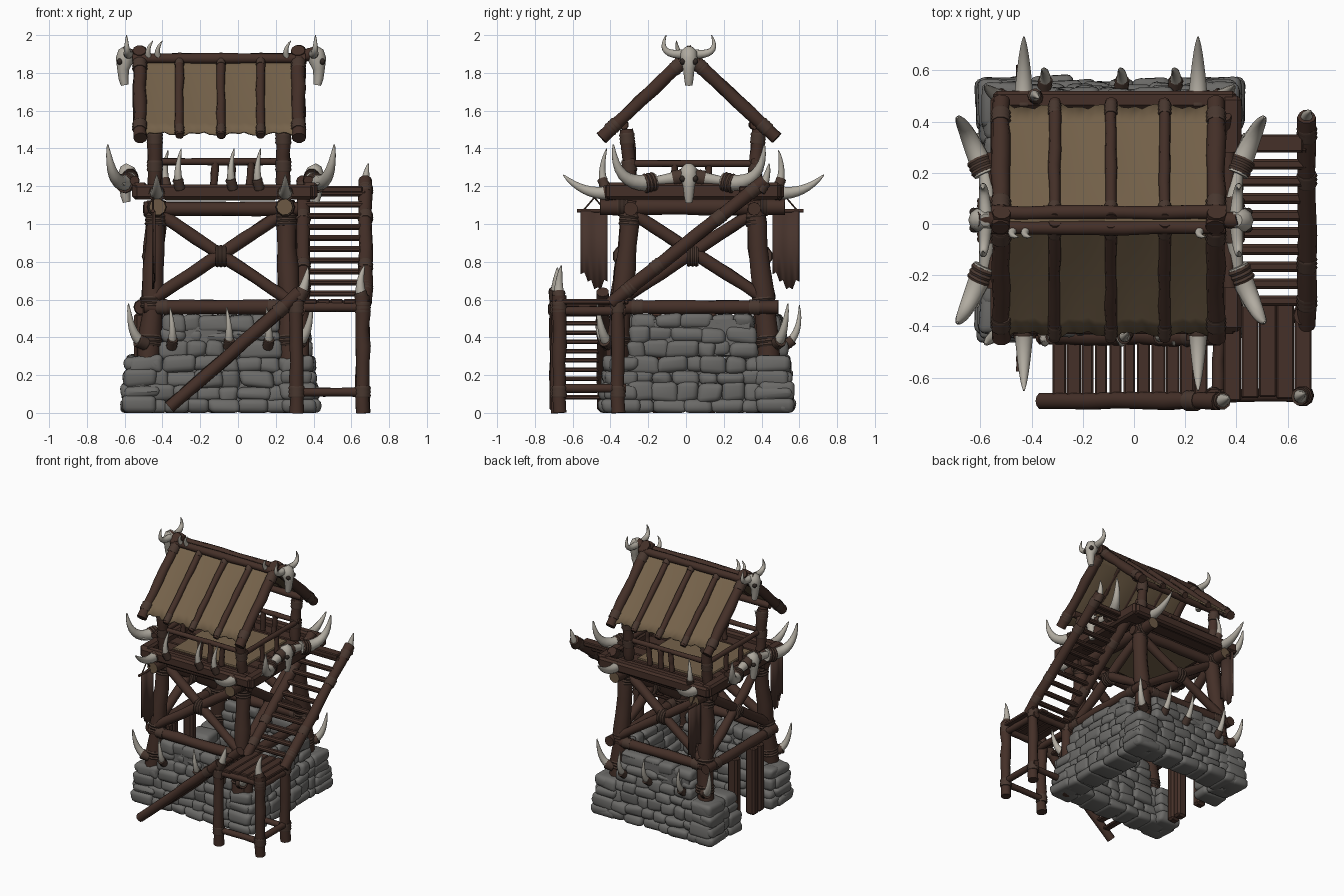
import bpy, bmesh, random
from math import sin, cos, pi, radians
from mathutils import Vector as V, Matrix, Quaternion

random.seed(4)
rnd = random.uniform
if "Cube" in bpy.data.objects:
    bpy.data.objects.remove(bpy.data.objects["Cube"])


def material(name, *rgb):
    m = bpy.data.materials.new(name)
    m.use_nodes = True
    m.diffuse_color = (*rgb, 1)
    bsdf = next(n for n in m.node_tree.nodes if n.type == 'BSDF_PRINCIPLED')
    bsdf.inputs["Base Color"].default_value = (*rgb, 1)
    bsdf.inputs["Roughness"].default_value = 0.9
    return m


WOOD = material("dark wood", .058, .029, .021)
ROPE = material("rope", .066, .039, .029)
CUT = material("cut wood", .15, .1, .058)
STONE = material("stone", .147, .144, .137)
BONE = material("bone", .44, .41, .355)
HIDE = material("hide", .176, .121, .068)
CLOTH = material("banner cloth", .062, .033, .025)
DARK = material("eye socket", .03, .022, .018)


def finish(name, bm, *mats, angle=45):
    bmesh.ops.recalc_face_normals(bm, faces=bm.faces)
    me = bpy.data.meshes.new(name)
    bm.to_mesh(me)
    bm.free()
    for m in mats:
        me.materials.append(m)
    me.shade_smooth()
    me.set_sharp_from_angle(angle=radians(angle))
    ob = bpy.data.objects.new(name, me)
    bpy.context.collection.objects.link(ob)
    return ob


def tube(name, pts, radii, mat, end=None, sides=10):
    """Sweep a ring of varying radius along points."""
    bm, rings = bmesh.new(), []
    pts = [V(p) for p in pts]
    old, q = V((0, 0, 1)), Quaternion()
    for i, (p, r) in enumerate(zip(pts, radii)):
        t = (pts[min(i + 1, len(pts) - 1)] - pts[max(i - 1, 0)]).normalized()
        q = old.rotation_difference(t) @ q
        old = t
        rings.append([bm.verts.new(p + q @ V((r * cos(2 * pi * k / sides), r * sin(2 * pi * k / sides), 0)))
                      for k in range(sides)])
    for a, b in zip(rings, rings[1:]):
        for k in range(sides):
            n = (k + 1) % sides
            bm.faces.new((a[k], a[n], b[n], b[k]))
    for ring in (rings[0], rings[-1]):
        bm.faces.new(ring).material_index = 1 if end else 0
    return finish(name, bm, mat, *([end] if end else []))


def wrap(p, axis, r):
    axis = V(axis).normalized()
    tube("rope_binding", [V(p) + axis * (i - 3) * .01 for i in range(7)],
         [r * (1.15 if i % 2 else 1.05) for i in range(7)], ROPE)


def log(name, a, b, r, r2=None, wraps=(), end=None):
    a, b, r2 = V(a), V(b), r2 or r
    n = 7
    tube(name, [a.lerp(b, i / n) + V((rnd(-1, 1), rnd(-1, 1), 0)) * r * .1 for i in range(n + 1)],
         [(r + (r2 - r) * i / n) * rnd(.9, 1.07) for i in range(n + 1)], WOOD, end)
    for t in wraps:
        wrap(a.lerp(b, t), b - a, r + (r2 - r) * t)


def horn(name, a, b, c, r, bind=True):
    a, b, c = V(a), V(b), V(c)
    ts = [i / 9 for i in range(10)]
    tube(name, [a * (1 - t) ** 2 + b * 2 * t * (1 - t) + c * t * t for t in ts],
         [r * (1.02 - t) ** .62 for t in ts], BONE)
    if bind:
        wrap(a.lerp(b, .15), b - a, r)


def box(name, lo, hi, mat=WOOD, bevel=.006):
    lo, hi = V(lo), V(hi)
    bm = bmesh.new()
    bmesh.ops.create_cube(bm, size=1, matrix=Matrix.Translation((lo + hi) / 2) @ Matrix.Diagonal((*(hi - lo), 1)))
    bmesh.ops.bevel(bm, geom=bm.edges[:], offset=bevel, segments=1, affect='EDGES')
    return finish(name, bm, mat, angle=30)


def wall(name, a, b, inward, z0, z1, rows, thick):
    """Rows of rounded stones along a to b, leaning inward, over a solid core."""
    a, b, n = V((*a, 0)), V((*b, 0)), V((*inward, 0))
    d, bm = (b - a).normalized(), bmesh.new()
    rot = Matrix((d, n, (0, 0, 1))).transposed().to_4x4()
    levels = [z0 + (z1 - z0) * i / rows + (rnd(-.012, .012) if 0 < i < rows else 0) for i in range(rows + 1)]

    def block(u0, u1, w0, w1, za, zb, jit):
        c = a + d * (u0 + u1) / 2 + n * (w0 + w1) / 2 + V((0, 0, (za + zb) / 2))
        m = Matrix.Translation(c) @ rot @ Matrix.Diagonal((u1 - u0, w1 - w0, zb - za, 1))
        for v in bmesh.ops.create_cube(bm, size=1, matrix=m)["verts"]:
            v.co += V((rnd(-jit, jit), rnd(-jit, jit), rnd(-jit, jit) if za > .01 else 0))

    for z, top in zip(levels, levels[1:]):
        lean, length = .12 * z, (b - a).length
        u, stop = lean * .8, length - lean * .8
        while u < stop - .01:
            w = rnd(.075, .17)
            if stop - u - w < .07:
                w = stop - u
            block(u - .006, u + w + .006, lean + rnd(-.008, .014), thick + rnd(-.01, .01),
                  z - (.006 if z else 0), top + .007, .014)
            u += w
    bmesh.ops.bevel(bm, geom=bm.edges[:], offset=.03, segments=3, profile=.5, affect='EDGES')
    block(.06, (b - a).length - .06, .065, thick - .025, z0 + .01, z1 - .02, 0)
    finish(name, bm, STONE, angle=60)


# Stone base: lower ring with a doorway on the right side, and upper infill walls
X0, X1, Y0, Y1 = -.615, .425, -.455, .57
wall("stone_base_front", (X0, Y0), (X1, Y0), (0, 1), 0, .295, 4, .2)
wall("stone_base_back", (X0, Y1), (X1, Y1), (0, -1), 0, .295, 4, .2)
wall("stone_base_left", (X1, Y0), (X1, Y1), (-1, 0), 0, .295, 4, .2)
wall("stone_base_right_front", (X0, Y0), (X0, -.19), (1, 0), 0, .295, 4, .2)
wall("stone_base_right_back", (X0, .18), (X0, Y1), (1, 0), 0, .295, 4, .2)
wall("stone_infill_front", (-.44, Y0), (.26, Y0), (0, 1), .295, .515, 3, .18)
wall("stone_infill_back", (-.44, Y1), (.26, Y1), (0, -1), .295, .515, 3, .18)
wall("stone_infill_left", (X1, -.33), (X1, .4), (-1, 0), .295, .515, 3, .18)
for y in (-.19, -.12, .1):
    box("door_jamb", (-.55, y, 0), (-.47, y + .068, .53), bevel=.015)

# Main legs with tusks lashed to their feet
LEGX, LEGY, TOPX, TOPY = (-.47, .28), (-.37, .44), (-.43, .25), (-.29, .36)
for i in (0, 1):
    for j in (0, 1):
        sx, sy = 2 * i - 1, 2 * j - 1
        x, y = LEGX[i], LEGY[j]
        log("tower_leg", (x, y, .28), (TOPX[i], TOPY[j], 1.12), .062, .05, (.12, .36, .88))
        horn("leg_tusk", (x + sx * .03, y + sy * .04, .37), (x + sx * .1, y + sy * .08, .4),
             (x + sx * .11, y + sy * .1, .58), .033)
        # Roof posts
        log("roof_post", (TOPX[i] - .01, TOPY[j], 1.18), (TOPX[i] - .01, TOPY[j] + sy * .025, 1.5), .038,
            wraps=(.4, .85))
        # Platform corner horns
        horn("platform_horn", (TOPX[i], .04 + sy * .42, 1.17), (TOPX[i], .04 + sy * .57, 1.14),
             (TOPX[i], .04 + sy * .69, 1.26), .04)

# Cross braces, girts and top beams on each side
for j in (0, 1):
    y, t = LEGY[j], TOPY[j]
    log("girt", (-.5, y, .56), (.31, y, .56), .038, wraps=(.12, .85))
    log("top_beam", (-.5, t, 1.08), (.32, t, 1.08), .038)
    log("brace", (-.44, y, .61), (.23, t, 1.05), .034)
    log("brace", (-.41, t, 1.05), (.25, y, .61), .034)
    wrap((-.09, (y + t) / 2, .83), (1, 0, 0), .052)
    x, t = LEGX[j], TOPX[j]
    log("girt", (x + (j - .5) * .08, -.36, .56), (x + (j - .5) * .08, .49, .56), .038, wraps=(.12, .85))
    log("brace", (x, -.33, .61), (t, .34, 1.05), .034)
    log("brace", (t, -.27, 1.05), (x, .41, .61), .034)
    wrap(((x + t) / 2, .035, .83), (0, 1, 0), .052)
    log("floor_beam", (t, -.45, 1.09), (t, .52, 1.09), .045, wraps=(.12, .88), end=CUT)

# Platform: plank floor with a hide in the middle, edge planks, railings
for i in range(8):
    y = -.37 + i * .104
    box("floor_plank", (-.5, y, 1.135), (.36, y + .1, 1.17))
box("floor_hide", (-.39, -.25, 1.125), (.2, .32, 1.18), HIDE)
for y in (-.43, .45):
    box("platform_edge", (-.55, y, 1.13), (.4, y + .07, 1.21), bevel=.015)
for x in (-.56, .34):
    box("platform_edge", (x, -.42, 1.13), (x + .08, .5, 1.22), bevel=.015)
for y in TOPY:
    log("rail", (-.47, y, 1.33), (.28, y, 1.33), .019)
    for x in (-.13, -.04, .06):
        log("baluster", (x, y, 1.18), (x + .01, y, 1.33), .02)
for x in TOPX:
    log("rail", (x, -.32, 1.32), (x, .39, 1.32), .019)
    for y in (-.06, .12):
        log("baluster", (x, y, 1.18), (x, y, 1.32), .018)
for x in (-.31, -.03, .11):
    horn("platform_tusk", (x, -.43, 1.2), (x - .02, -.46, 1.28), (x + .01, -.42, 1.4), .025)
horn("platform_tusk", (-.38, .49, 1.2), (-.4, .52, 1.28), (-.37, .49, 1.39), .025)
for x in (-.35, -.05, .16):
    horn("wall_tusk", (x, -.42, .36), (x + .01, -.48, .42), (x - .01, -.46, .56), .026)
    horn("wall_tusk", (x, .53, .36), (x + .01, .61, .42), (x - .01, .6, .57), .026)

# Roof: gable rafters, ridge, eave beams, battens and sagging hides
MID, BARS = .015, (-.52, -.31, -.09, .12, .32)
for s in (-1, 1):
    for i, x in enumerate(BARS):
        edge = i in (0, 4)
        lift, r = (0, .036) if edge else (.012, .023)
        log("rafter", (x, MID + s * .465, 1.455 + lift), (x, MID - s * (.03 if edge else -.01), 1.92 - .03 * (not edge)),
            r, wraps=(.13, .82) if edge else (.07, .93))
    log("ridge_pole", (-.56, MID + s * .03, 1.876), (.36, MID + s * .03, 1.876), .028)
    log("eave_beam", (-.5, MID + s * .345, 1.525), (.3, MID + s * .345, 1.525), .026)
    bm = bmesh.new()
    nu, nv = 32, 8
    grid = []
    for u in range(nu + 1):
        x = BARS[0] + (BARS[4] - BARS[0]) * u / nu
        arc = abs(sin(pi * u / 8))
        row = []
        for v in range(nv + 1):
            t = v / nv * (1.02 - .045 * arc + .014 * sin(u * 2.3))
            row.append(bm.verts.new((x, MID + s * .45 * t, 1.89 - .41 * t - .012 * arc * sin(pi * t))))
        grid.append(row)
    for g, h in zip(grid, grid[1:]):
        for v in range(nv):
            bm.faces.new((g[v], g[v + 1], h[v + 1], h[v]))
    hide = finish("roof_hide", bm, HIDE)
    hide.modifiers.new("thickness", 'SOLIDIFY').thickness = .012
for x, tip in ((-.5, -.61), (.3, .41)):
    log("ridge_finial", (x, MID, 1.87), (tip, MID, 1.91), .032)
for x in (-.47, -.42, .26):
    horn("ridge_tusk", (x, -.02, 1.88), (x - .02, -.05, 1.92), (x + .02, -.05, 1.97), .018, False)


# Horned skulls
def skull(x, z, face):
    pts = [(.0, .09), (.01, .07), (.02, .03), (.028, -.02), (.026, -.07), (.02, -.105)]
    tube("skull", [(x + face * p, MID, z + q) for p, q in pts], (.025, .044, .048, .032, .026, .02), BONE)
    for s in (-1, 1):
        bm = bmesh.new()
        m = Matrix.Translation((x + face * .046, MID + s * .032, z + .02))
        bmesh.ops.create_uvsphere(bm, u_segments=10, v_segments=6, radius=.017, matrix=m)
        finish("eye_socket", bm, DARK)


for x, f in ((-.57, -1), (.39, 1)):
    skull(x, 1.22, f)
    skull(x + f * .01, 1.84, f)
    log("skull_pole", (x - f * .02, -.25, 1.23), (x - f * .02, .28, 1.23), .026)
    for s in (-1, 1):
        horn("great_horn_root", (x, MID + s * .04, 1.25), (x, MID + s * .14, 1.23), (x + f * .04, MID + s * .34, 1.21), .038)
        horn("great_horn", (x + f * .01, MID + s * .18, 1.225), (x + f * .1, MID + s * .39, 1.18),
             (x + f * .12, MID + s * .4, 1.42), .047)
        horn("roof_skull_horn", (x + f * .01, MID + s * .03, 1.9), (x + f * .02, MID + s * .17, 1.89),
             (x + f * .02, MID + s * .12, 2.0), .025, False)

# Lower stair, landing and upper stair
for y in (-.69, -.44):
    log("lower_stringer", (-.36, y, .03), (.33, y, .64), .036, wraps=(.85,))
for i in range(11):
    t = i / 10
    x, z = -.29 + .55 * t, .07 + .49 * t
    box("lower_step", (x - rnd(.022, .029), -.67, z), (x + rnd(.018, .029), rnd(-.47, -.44), z + .024))
for x, y in ((.31, -.68), (.66, -.67), (.66, -.36), (.34, -.36)):
    log("landing_post", (x, y, 0), (x, y, .62), .038, wraps=(.18, .9))
for y in (-.67, -.36):
    log("landing_rail", (.29, y, .56), (.69, y, .56), .026)
    log("landing_tie", (.29, y, .11), (.68, y, .11), .024)
log("landing_tie", (.66, -.7, .13), (.66, -.32, .13), .024)
for x in (.33, .66):
    log("landing_rail", (x, -.7, .54), (x, -.32, .54), .026)
    log("upper_stringer", (x + .015, -.4, .58), (x + .015, .42, 1.23), .036, wraps=(.12, .3, .7, .92))
for i in range(5):
    x = .35 + i * .069
    box("landing_plank", (x, rnd(-.7, -.67), .575), (x + .068, rnd(-.33, -.3), .602))
for i in range(10):
    t = i / 9
    y, z = -.3 + .6 * t, .615 + .53 * t
    box("upper_step", (.34, y - .021, z), (.68, y + .021, z + .032), bevel=.01)
box("upper_threshold", (.38, .28, 1.165), (.66, .35, 1.2))
horn("post_tusk", (.66, -.67, .6), (.63, -.68, .68), (.67, -.66, .78), .032)
horn("post_tusk", (.33, -.69, .62), (.36, -.69, .68), (.37, -.68, .77), .032)
horn("post_tusk", (.675, .4, 1.19), (.67, .43, 1.24), (.69, .44, 1.32), .03)

# Ragged banners hung from the right-hand floor beam
for y in (-.485, .53):
    log("banner_rod", (-.45, y - .09, 1.07), (-.45, y + .09, 1.07), .01)
    for s in (-1, 1):
        tube("banner_cord", [(-.45, y + s * .06, 1.07), (-.45, y, 1.14)], [.005, .005], ROPE, sides=6)
    bm = bmesh.new()
    strip = []
    for i in range(9):
        w = y - .07 + i * .0175
        low = .635 + (.03 if i % 2 else 0) + abs(i - 5) * .02
        strip.append([bm.verts.new((-.45 + .006 * sin(i), w, z)) for z in (1.07, .85, low)])
    for a, b in zip(strip, strip[1:]):
        for k in (0, 1):
            bm.faces.new((a[k], b[k], b[k + 1], a[k + 1]))
    finish("banner", bm, CLOTH).modifiers.new("thickness", 'SOLIDIFY').thickness = .008
